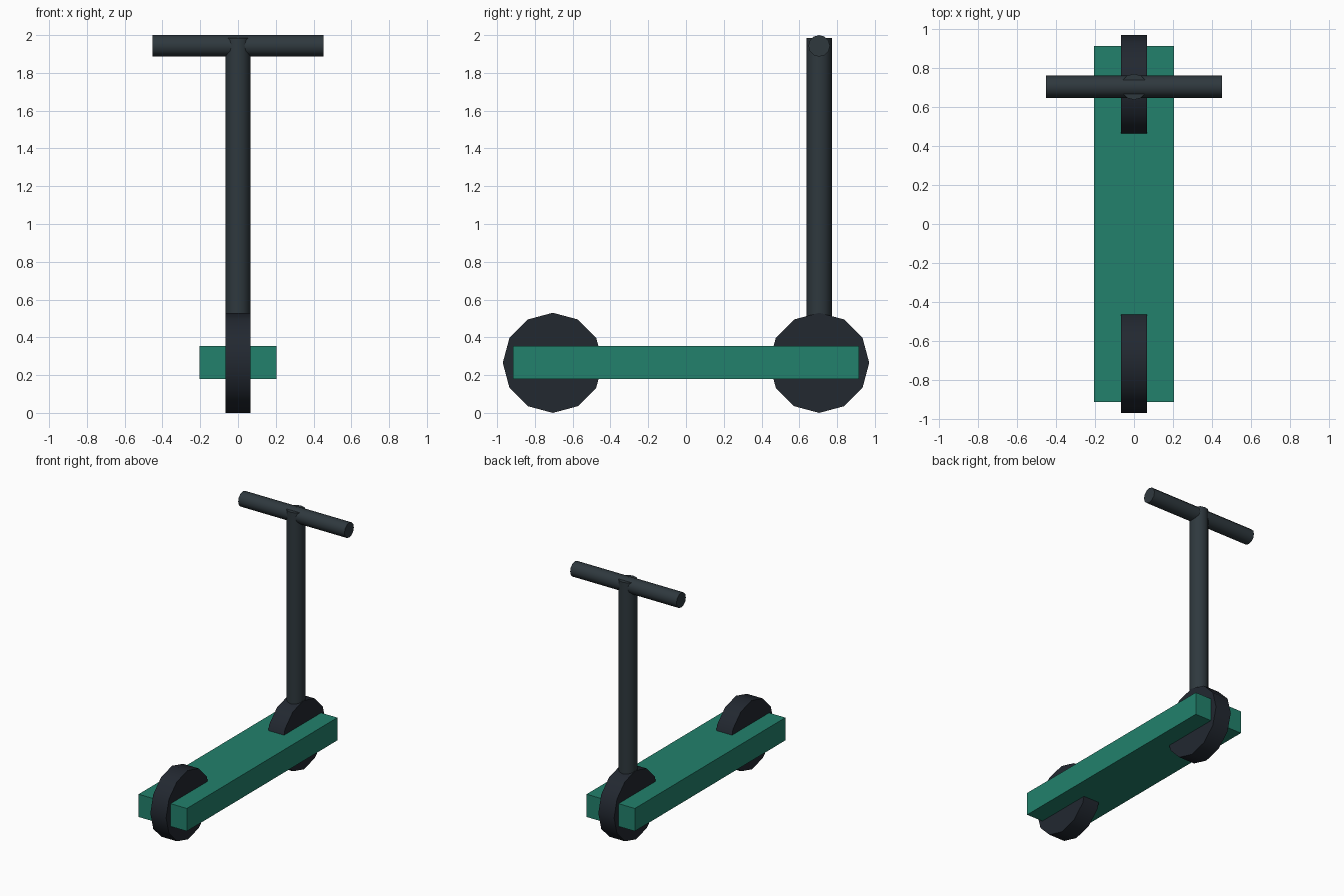
import bpy
from math import radians

if "Cube" in bpy.data.objects:
    bpy.data.objects.remove(bpy.data.objects["Cube"])


def material(name, rgb):
    m = bpy.data.materials.new(name)
    m.diffuse_color = (*rgb, 1)
    m.use_nodes = True
    m.node_tree.nodes["Principled BSDF"].inputs["Base Color"].default_value = m.diffuse_color
    return m


green = material("deck_green", (0.016, 0.22, 0.15))
rubber = material("rubber", (0.016, 0.021, 0.03))
metal = material("dark_metal", (0.028, 0.04, 0.048))


def cylinder(name, radius, length, loc, mat, along_x=False):
    bpy.ops.mesh.primitive_cylinder_add(
        vertices=12, radius=radius, depth=length, location=loc,
        rotation=(0, radians(90) if along_x else 0, 0))
    ob = bpy.context.object
    ob.name = name
    ob.data.materials.append(mat)
    bpy.ops.object.shade_smooth_by_angle(angle=radians(40))
    return ob


# Standing deck
bpy.ops.mesh.primitive_cube_add(size=1, location=(0, 0, 0.267))
deck = bpy.context.object
deck.name = "deck"
deck.scale = (0.41, 1.83, 0.175)
bpy.ops.object.transform_apply(scale=True)
deck.data.materials.append(green)

# Wheels set through the deck at both ends
for name, y in (("wheel_a", -0.705), ("wheel_b", 0.705)):
    cylinder(name, 0.265, 0.134, (0, y, 0.265), rubber, along_x=True)

# Steering stem, sunk into its wheel
bottom, top = 0.44, 1.985
cylinder("steering_stem", 0.067, top - bottom, (0, 0.705, (top + bottom) / 2), metal)

# Handlebar
cylinder("handlebar", 0.057, 0.905, (0, 0.705, 1.943), metal, along_x=True)
